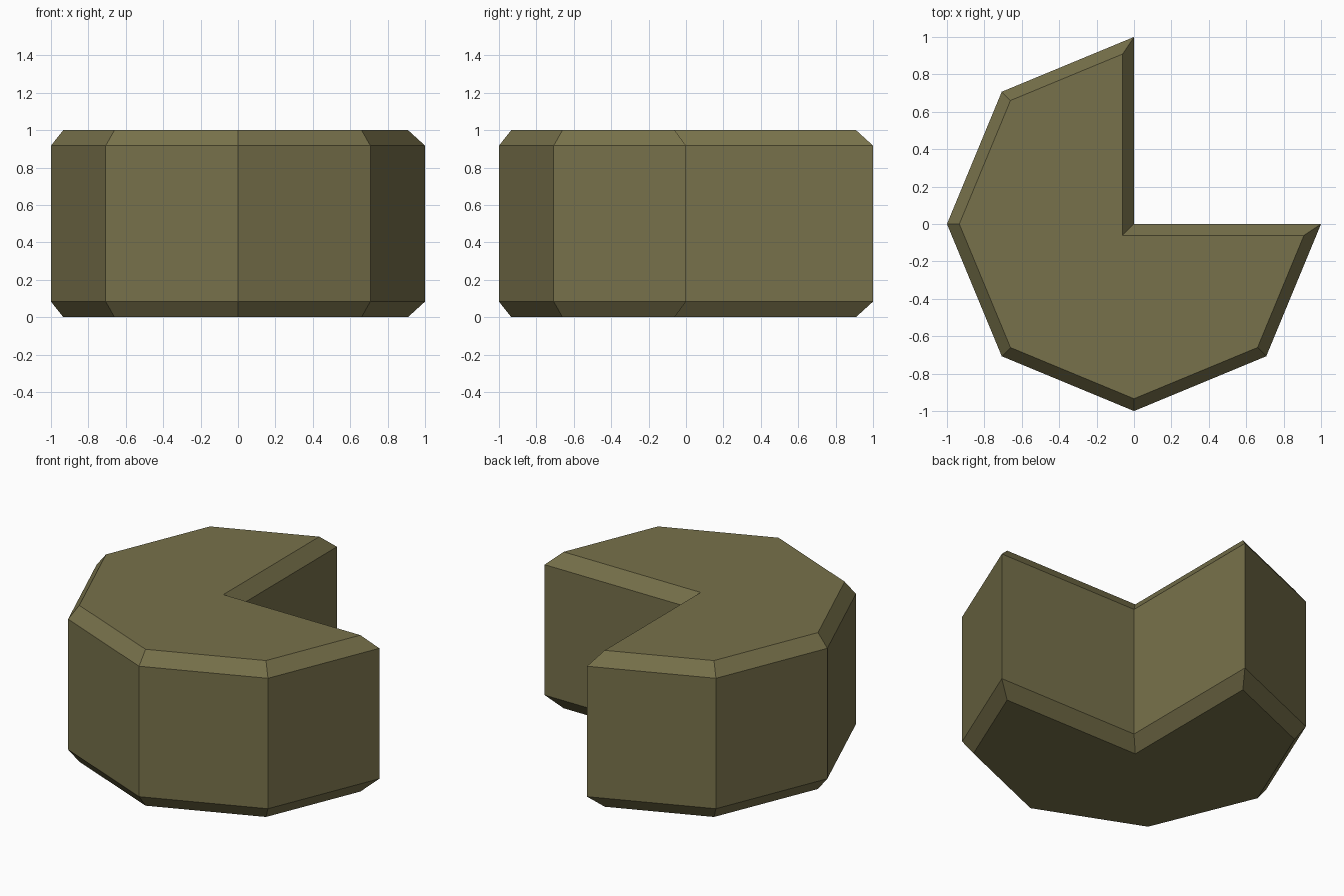
import bpy, bmesh, math
from mathutils import Vector

if "Cube" in bpy.data.objects:
    bpy.data.objects.remove(bpy.data.objects["Cube"])

HEIGHT, BEVEL_Z, INSET = 1.0, 0.083, 0.061

# Octagon outline with one quarter cut away, counter-clockwise from the back
outline = [Vector((math.cos(math.radians(a)), math.sin(math.radians(a))))
           for a in range(90, 361, 45)] + [Vector((0, 0))]


def inset(points, d):
    """Mitred inward offset of a counter-clockwise outline."""
    result = []
    for i, p in enumerate(points):
        e1 = (p - points[i - 1]).normalized()
        e2 = (points[(i + 1) % len(points)] - p).normalized()
        n1, n2 = Vector((-e1.y, e1.x)), Vector((-e2.y, e2.x))
        result.append(p + (n1 + n2) * d / (1 + n1.dot(n2)))
    return result


# Stack of rings: chamfered base, upright wall, chamfered top
small = inset(outline, INSET)
levels = [(small, 0), (outline, BEVEL_Z), (outline, HEIGHT - BEVEL_Z), (small, HEIGHT)]
bm = bmesh.new()
rings = [[bm.verts.new((p.x, p.y, z)) for p in pts] for pts, z in levels]
for low, high in zip(rings, rings[1:]):
    for i in range(len(low)):
        j = (i + 1) % len(low)
        bm.faces.new((low[i], low[j], high[j], high[i]))
bm.faces.new(rings[0][::-1])
bm.faces.new(rings[-1])

mesh = bpy.data.meshes.new("three_quarter_block")
bm.to_mesh(mesh)
bm.free()

olive = bpy.data.materials.new("olive")
olive.diffuse_color = (0.187, 0.167, 0.07, 1)
olive.use_nodes = True
olive.node_tree.nodes["Principled BSDF"].inputs["Base Color"].default_value = olive.diffuse_color
mesh.materials.append(olive)
block = bpy.data.objects.new("three_quarter_block", mesh)
bpy.context.collection.objects.link(block)
